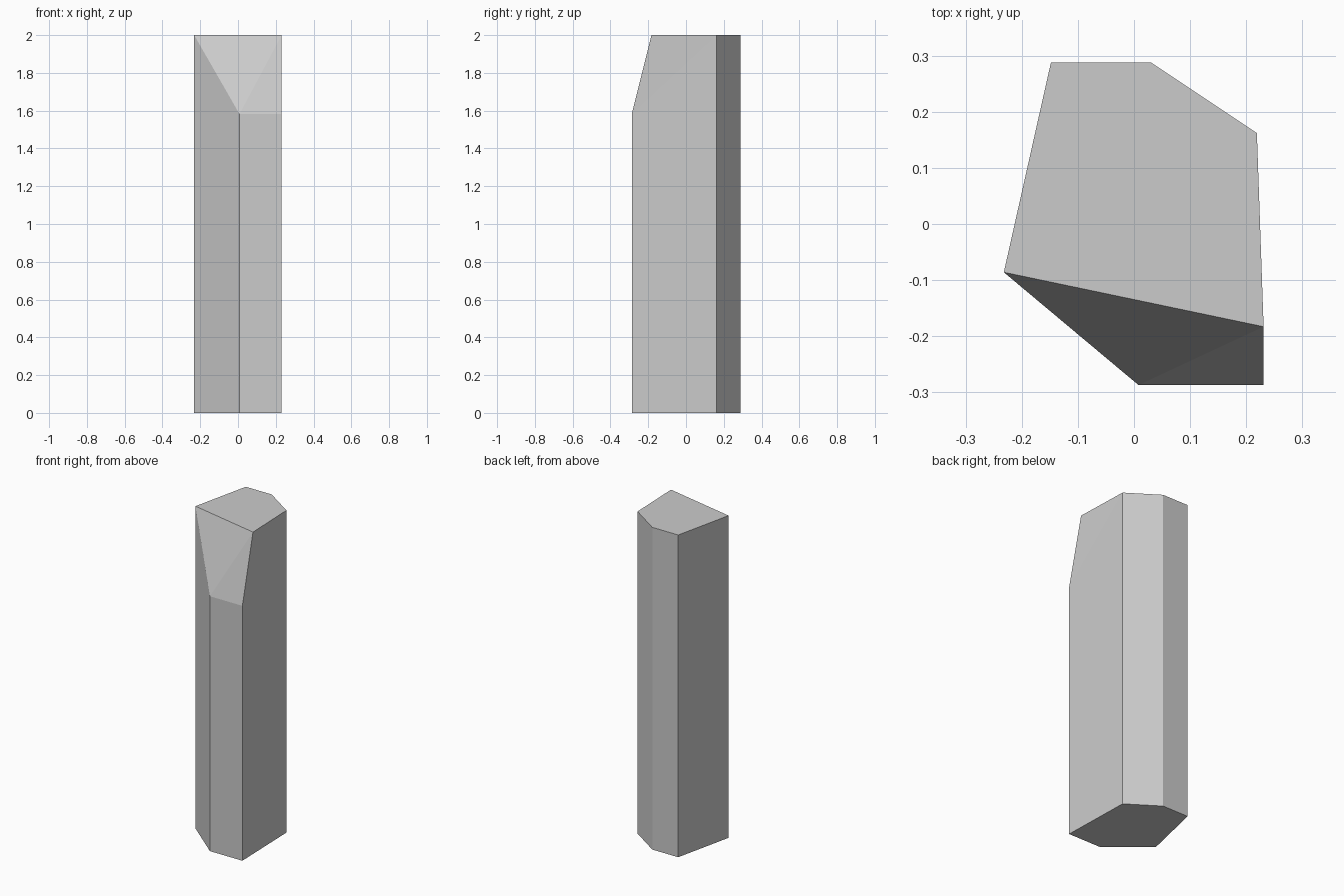
import bpy, bmesh

if "Cube" in bpy.data.objects:
    bpy.data.objects.remove(bpy.data.objects["Cube"])

# Footprint, counter-clockwise from the back left corner
profile = [(-0.148, 0.288), (-0.232, -0.086), (0.008, -0.287),
           (0.231, -0.287), (0.219, 0.162), (0.03, 0.288)]
HEIGHT, SHOULDER = 2.0, 1.582

bm = bmesh.new()
base = [bm.verts.new((x, y, 0)) for x, y in profile]
# The two front corners stop at the shoulder of the sloped cut
top = [bm.verts.new((x, y, SHOULDER if i in (2, 3) else HEIGHT))
       for i, (x, y) in enumerate(profile)]
crest = bm.verts.new((0.231, -0.183, HEIGHT))

# Column sides and underside
for i in range(6):
    j = (i + 1) % 6
    bm.faces.new((base[i], base[j], top[j], top[i]))
bm.faces.new(base[::-1])

# Sloped front cut, right shoulder and flat cap
bm.faces.new((top[1], top[2], crest))
bm.faces.new((top[2], top[3], crest))
bm.faces.new((top[3], top[4], crest))
bm.faces.new((top[0], top[1], crest, top[4], top[5]))

bmesh.ops.recalc_face_normals(bm, faces=bm.faces[:])
mesh = bpy.data.meshes.new("stone_pillar")
bm.to_mesh(mesh)
bm.free()
bpy.context.collection.objects.link(bpy.data.objects.new("stone_pillar", mesh))
